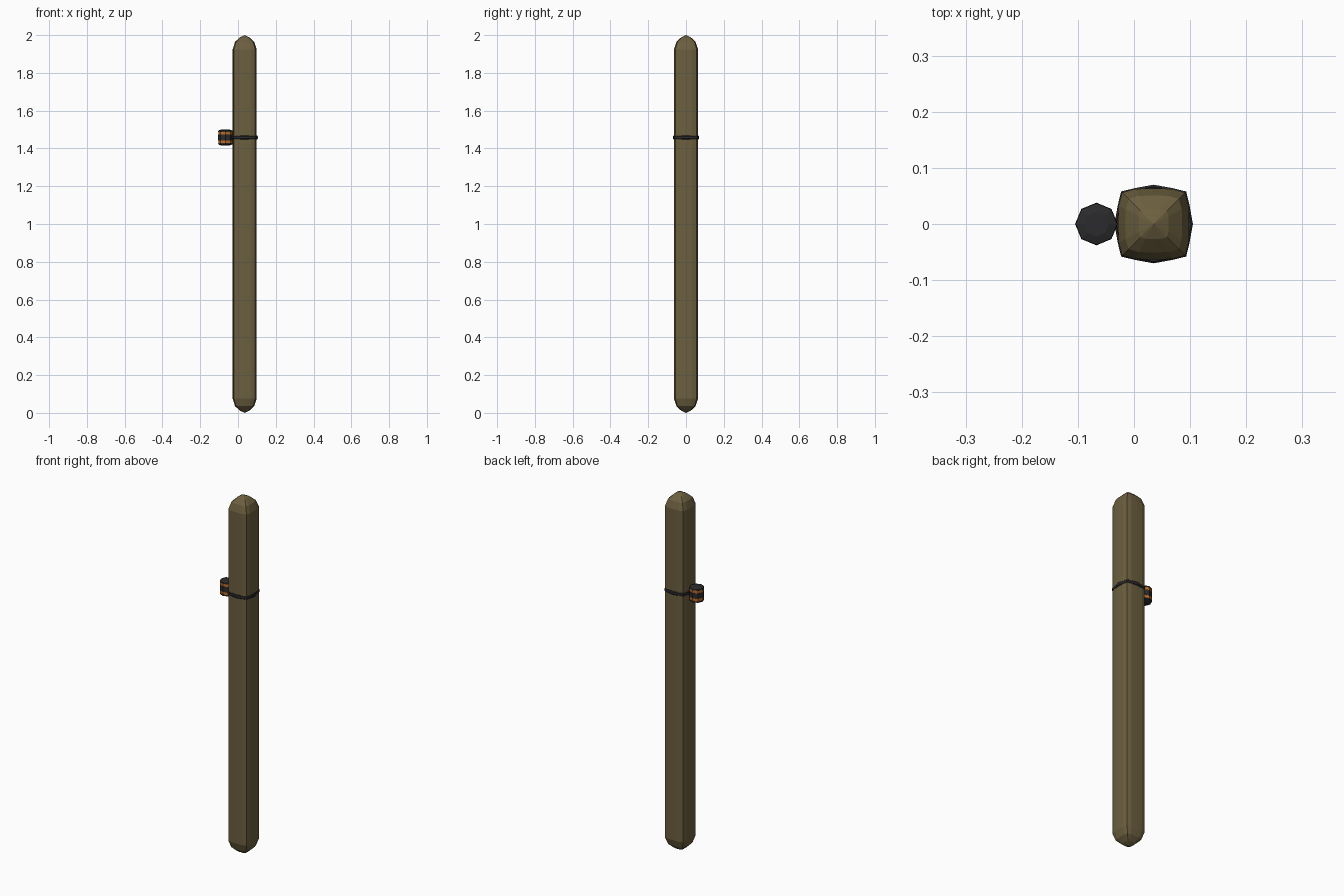
import bpy, bmesh, math

if "Cube" in bpy.data.objects:
    bpy.data.objects.remove(bpy.data.objects["Cube"])


def material(name, rgb):
    m = bpy.data.materials.new(name)
    m.diffuse_color = (*rgb, 1)
    m.use_nodes = True
    m.node_tree.nodes["Principled BSDF"].inputs["Base Color"].default_value = m.diffuse_color
    return m


WOOD = material("wood", (0.15, 0.115, 0.05))
BLACK = material("black_plastic", (0.024, 0.024, 0.026))
ORANGE = material("orange_plastic", (0.5, 0.15, 0.02))


def make(name, bm, mat):
    bmesh.ops.recalc_face_normals(bm, faces=bm.faces)
    me = bpy.data.meshes.new(name)
    bm.to_mesh(me)
    bm.free()
    me.materials.append(mat)
    ob = bpy.data.objects.new(name, me)
    bpy.context.collection.objects.link(ob)
    return ob


def bridge(bm, a, b):
    n = len(a)
    for i in range(n):
        bm.faces.new((a[i], a[(i + 1) % n], b[(i + 1) % n], b[i]))


def four_sides(quarter):
    """Repeat one side's outline points around the four sides."""
    pts = []
    for k in range(4):
        c, s = round(math.cos(k * math.pi / 2)), round(math.sin(k * math.pi / 2))
        pts += [(x * c - y * s, x * s + y * c) for x, y in quarter]
    return pts


def stack(name, outline, rings, mat, cx, tips=None):
    """Loft an outline through (z, scale) rings; close with tips or flat caps."""
    bm = bmesh.new()
    loops = [[bm.verts.new((cx + x * s, y * s, z)) for x, y in outline] for z, s in rings]
    for a, b in zip(loops, loops[1:]):
        bridge(bm, a, b)
    for i, loop in enumerate((loops[0], loops[-1])):
        if tips:
            tip = bm.verts.new((cx, 0, tips[i]))
            for j in range(len(loop)):
                bm.faces.new((loop[j], loop[(j + 1) % len(loop)], tip))
        else:
            bm.faces.new(loop)
    return make(name, bm, mat)


PX = 0.035   # post centre
BZ = 1.458   # band height

# Post: softened square section with domed ends
post_outline = four_sides([(0.0625, -0.033), (0.0635, 0), (0.0625, 0.033), (0.056, 0.056)])
dome = [(0.013, 0.42), (0.036, 0.80), (0.075, 1.0)]
rings = dome + [(2 - z, s) for z, s in reversed(dome)]
stack("post", post_outline, rings, WOOD, PX, tips=(0, 2))

# Strap: thin tube following the post outline
strap_outline = four_sides([(0.064, -0.033), (0.070, 0), (0.064, 0.033), (0.058, 0.058)])
bm = bmesh.new()
section = [(1.0, -0.006), (1.0, 0.006), (0.95, 0.010), (0.87, 0.006), (0.87, -0.006), (0.95, -0.010)]
loops = [[bm.verts.new((PX + x * s, y * s, BZ + dz)) for x, y in strap_outline] for s, dz in section]
for i in range(len(loops)):
    bridge(bm, loops[i], loops[(i + 1) % len(loops)])
make("strap", bm, BLACK)

# Insulator: eight-sided black spool with two grooves
IX = -0.067
octagon = [(math.cos(k * math.pi / 4), math.sin(k * math.pi / 4)) for k in range(8)]
half = [(0.007, 0.038), (0.015, 0.038), (0.015, 0.033), (0.030, 0.033),
        (0.030, 0.038), (0.037, 0.037), (0.042, 0.022)]
spool = [(BZ - z, r) for z, r in reversed(half)] + [(BZ + z, r) for z, r in half]
stack("insulator", octagon, spool, BLACK, IX)

# Orange rings filling the grooves
for name, side in (("lower_ring", -1), ("upper_ring", 1)):
    z = BZ + side * 0.0225
    stack(name, octagon, [(z - 0.0072, 0.0372), (z + 0.0072, 0.0372)], ORANGE, IX)
